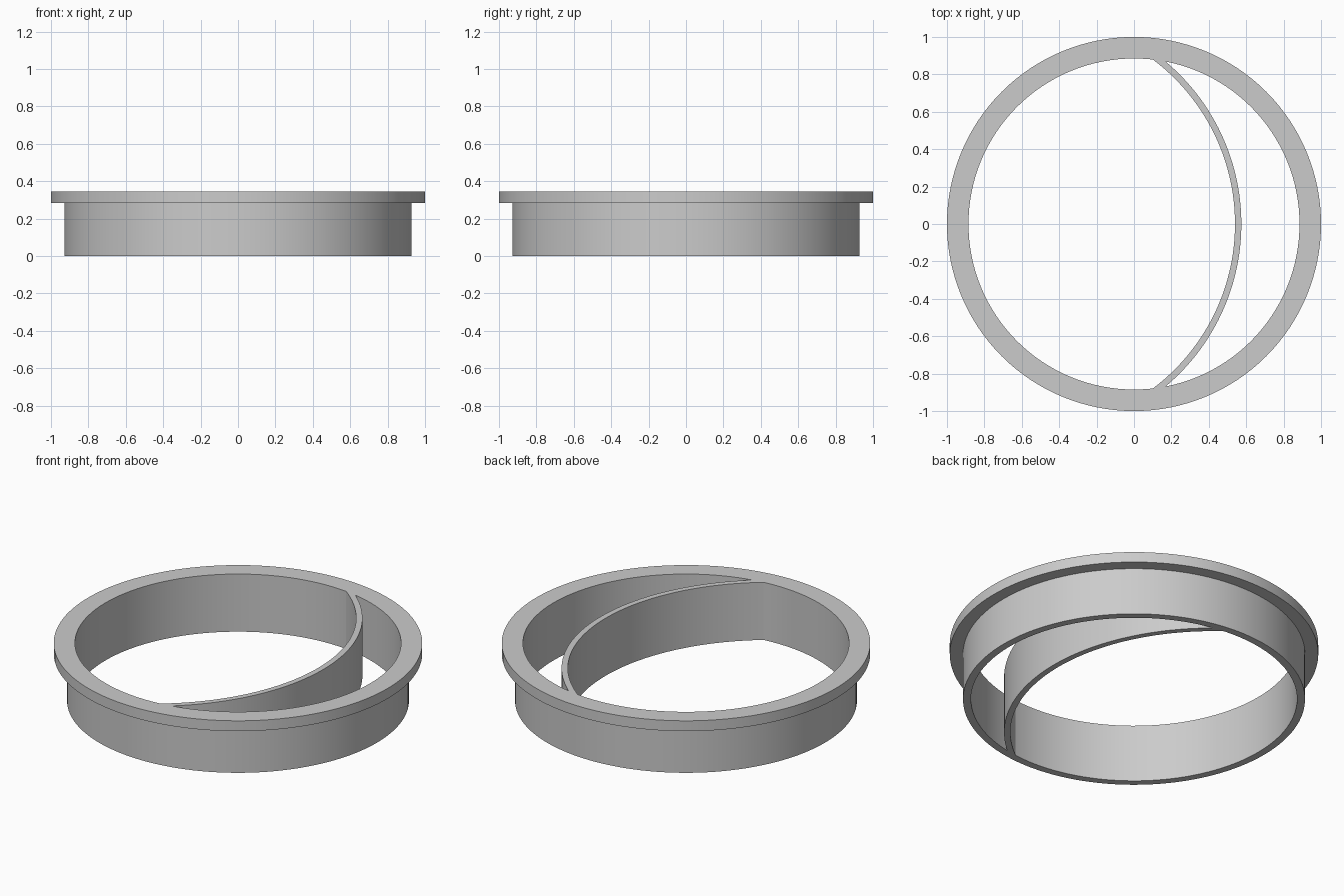
import bpy, bmesh
from math import cos, sin, pi, radians, sqrt, acos

cube = bpy.data.objects.get("Cube")
if cube:
    bpy.data.objects.remove(cube)

TOP, STEP = 0.345, 0.283
INNER, WALL, RIM = 0.885, 0.928, 1.0

grey = bpy.data.materials.new("plain grey")
grey.use_nodes = True
colour = (0.6, 0.6, 0.6, 1)
grey.diffuse_color = colour
grey.node_tree.nodes["Principled BSDF"].inputs["Base Color"].default_value = colour


def sweep(name, sections, closed):
    """Join a row of matching cross-sections into one solid."""
    bm = bmesh.new()
    rows = [[bm.verts.new(p) for p in s] for s in sections]
    n = len(rows[0])
    pairs = list(zip(rows, rows[1:]))
    if closed:
        pairs.append((rows[-1], rows[0]))
    else:
        bm.faces.new(rows[0])
        bm.faces.new(rows[-1])
    for a, b in pairs:
        for i in range(n):
            j = (i + 1) % n
            bm.faces.new((a[i], a[j], b[j], b[i]))
    bmesh.ops.recalc_face_normals(bm, faces=bm.faces)
    mesh = bpy.data.meshes.new(name)
    bm.to_mesh(mesh)
    bm.free()
    mesh.materials.append(grey)
    obj = bpy.data.objects.new(name, mesh)
    bpy.context.collection.objects.link(obj)
    bpy.ops.object.select_all(action='DESELECT')
    obj.select_set(True)
    bpy.context.view_layer.objects.active = obj
    bpy.ops.object.shade_smooth_by_angle(angle=radians(30))
    return obj


# Round wall with a projecting flange at the top
profile = [(INNER, 0), (WALL, 0), (WALL, STEP), (RIM, STEP), (RIM, TOP), (INNER, TOP)]
SEG = 128
sweep("flanged_ring",
      [[(r * cos(a), r * sin(a), z) for r, z in profile]
       for a in (2 * pi * k / SEG for k in range(SEG))], True)

# Thin curved divider, its ends buried just inside the wall
CX, R_IN, R_OUT = -0.56, 1.10, 1.134
REACH = 0.895


def end_angle(r):
    """Angle at which an arc about (CX, 0) meets the wall."""
    return acos((REACH ** 2 - CX ** 2 - r ** 2) / (2 * CX * r))


sections = []
STEPS = 64
for k in range(STEPS + 1):
    t = 2 * k / STEPS - 1
    (xi, yi), (xo, yo) = [(CX + r * cos(t * end_angle(r)), r * sin(t * end_angle(r)))
                          for r in (R_IN, R_OUT)]
    sections.append([(xi, yi, 0), (xo, yo, 0), (xo, yo, TOP), (xi, yi, TOP)])
sweep("curved_divider", sections, False)
